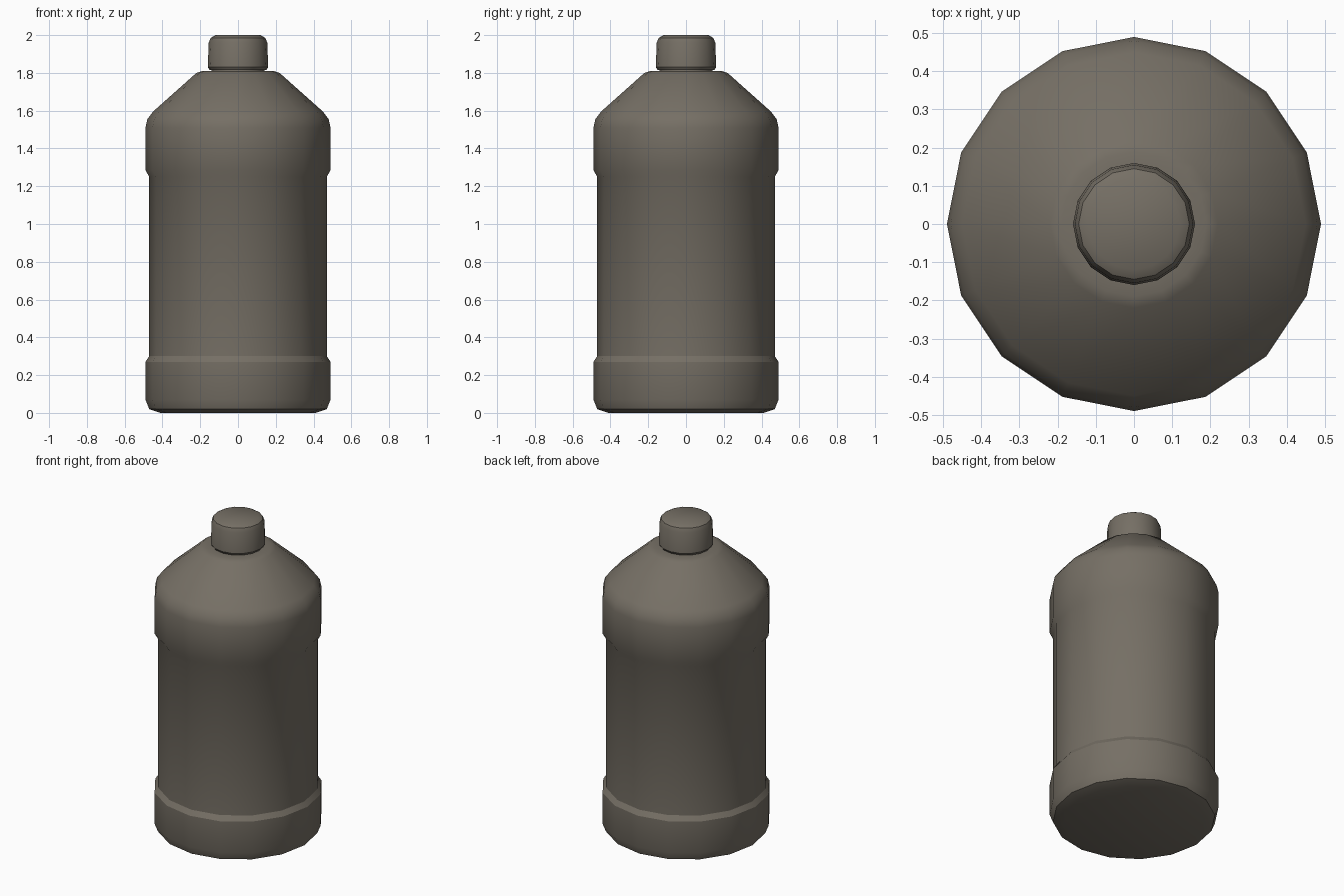
import bpy, bmesh, math

if "Cube" in bpy.data.objects:
    bpy.data.objects.remove(bpy.data.objects["Cube"])

SIDES = 16

plastic = bpy.data.materials.new("dark warm grey")
plastic.diffuse_color = (0.18, 0.16, 0.13, 1)
plastic.use_nodes = True
plastic.node_tree.nodes["Principled BSDF"].inputs["Base Color"].default_value = plastic.diffuse_color


def lathe(name, profile):
    """Revolve a (radius, z) profile around z and close both ends."""
    bm = bmesh.new()
    rings = []
    for r, z in profile:
        rings.append([bm.verts.new((r * math.cos(i * math.tau / SIDES),
                                    r * math.sin(i * math.tau / SIDES), z))
                      for i in range(SIDES)])
    for low, high in zip(rings, rings[1:]):
        for i in range(SIDES):
            j = (i + 1) % SIDES
            bm.faces.new((low[i], low[j], high[j], high[i]))
    bm.faces.new(rings[0][::-1])
    bm.faces.new(rings[-1])
    mesh = bpy.data.meshes.new(name)
    bm.to_mesh(mesh)
    bm.free()
    mesh.materials.append(plastic)
    obj = bpy.data.objects.new(name, mesh)
    bpy.context.collection.objects.link(obj)
    bpy.ops.object.select_all(action='DESELECT')
    obj.select_set(True)
    bpy.context.view_layer.objects.active = obj
    bpy.ops.object.shade_smooth_by_angle(angle=math.radians(33))
    return obj


# Body: rounded base, recessed label band, sloped shoulder, short neck
lathe("bottle_body", [
    (0.41, 0), (0.47, 0.02), (0.49, 0.07), (0.49, 0.27), (0.47, 0.30),
    (0.47, 1.25), (0.49, 1.285), (0.49, 1.51), (0.48, 1.555), (0.45, 1.595),
    (0.22, 1.80), (0.19, 1.81), (0.14, 1.81), (0.14, 1.84)])

# Screw cap
lathe("bottle_cap", [
    (0.15, 1.815), (0.16, 1.83), (0.155, 1.96), (0.145, 1.985), (0.12, 2.0)])
